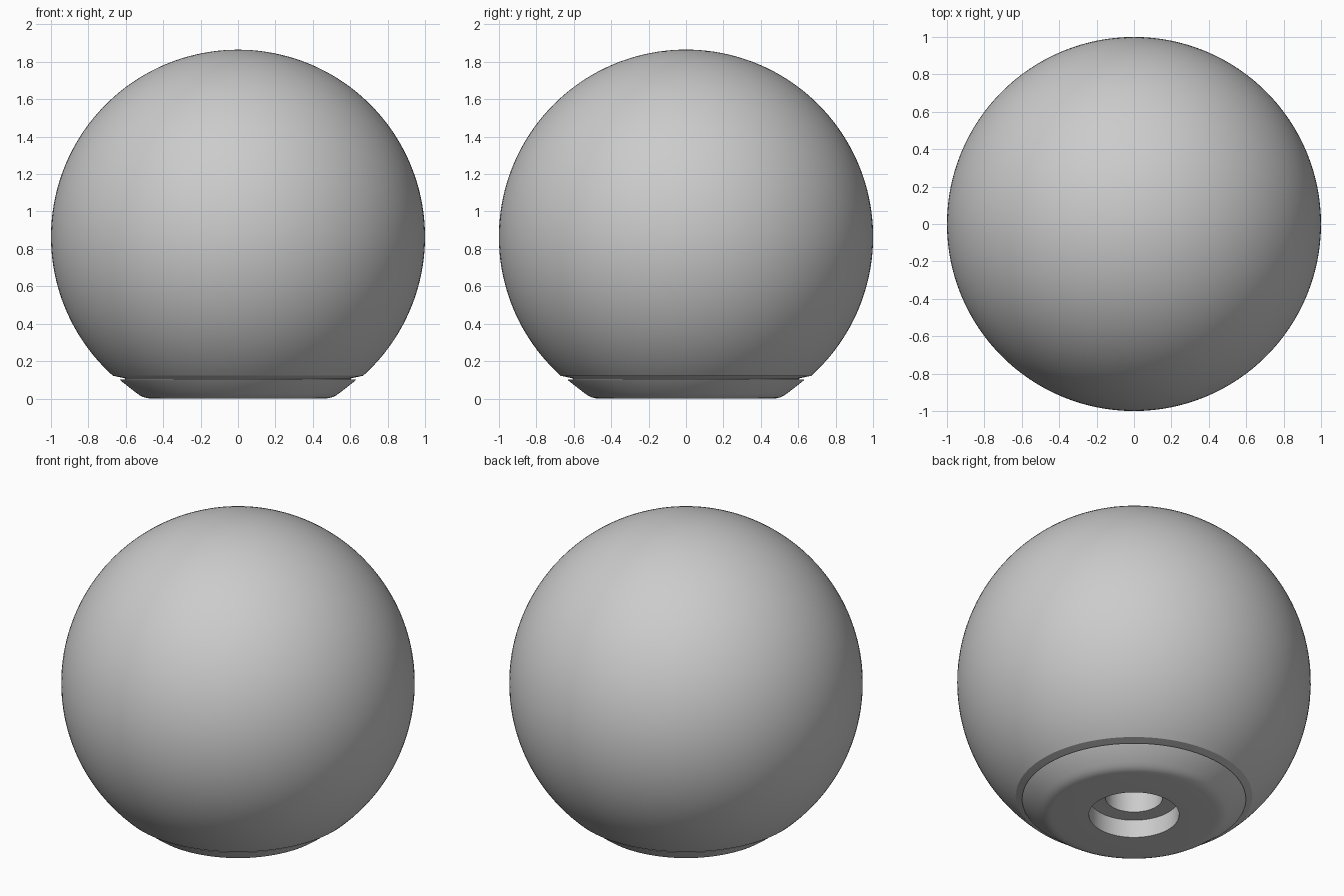
import bpy, bmesh
from math import sin, cos, asin, pi, radians

if "Cube" in bpy.data.objects:
    bpy.data.objects.remove(bpy.data.objects["Cube"])

SEGMENTS = 128
CENTRE_Z = 0.865


def lathe(name, profile):
    """Revolve an (r, z) profile around the z axis."""
    bm = bmesh.new()
    verts = [bm.verts.new((r, 0, z)) for r, z in profile]
    edges = [bm.edges.new(pair) for pair in zip(verts, verts[1:])]
    bmesh.ops.spin(bm, geom=verts + edges, cent=(0, 0, 0), axis=(0, 0, 1),
                   angle=2 * pi, steps=SEGMENTS)
    bmesh.ops.remove_doubles(bm, verts=bm.verts[:], dist=1e-5)
    bmesh.ops.recalc_face_normals(bm, faces=bm.faces[:])
    mesh = bpy.data.meshes.new(name)
    bm.to_mesh(mesh)
    bm.free()
    obj = bpy.data.objects.new(name, mesh)
    bpy.context.collection.objects.link(obj)
    bpy.context.view_layer.objects.active = obj
    obj.select_set(True)
    bpy.ops.object.shade_smooth_by_angle(angle=radians(25))
    obj.select_set(False)
    return obj


# Ball: spherical arc from the pole down to the lip
low = asin((0.122 - CENTRE_Z) / 1.0)
arc = []
for i in range(65):
    a = pi / 2 + (low - pi / 2) * i / 64
    arc.append((cos(a) if i else 0.0, CENTRE_Z + sin(a)))

# Shallow groove under the lip, then the flared foot with a rounded lower edge
foot = [(0.605, 0.108), (0.605, 0.102), (0.633, 0.102), (0.628, 0.096),
        (0.545, 0.031), (0.525, 0.017), (0.505, 0.007), (0.485, 0.002), (0.465, 0)]

# Stepped bore in the underside
bore = [(0.255, 0), (0.255, 0.112), (0.162, 0.112), (0.162, 0.5), (0, 0.5)]

lathe("ball_knob", arc + foot + bore)
